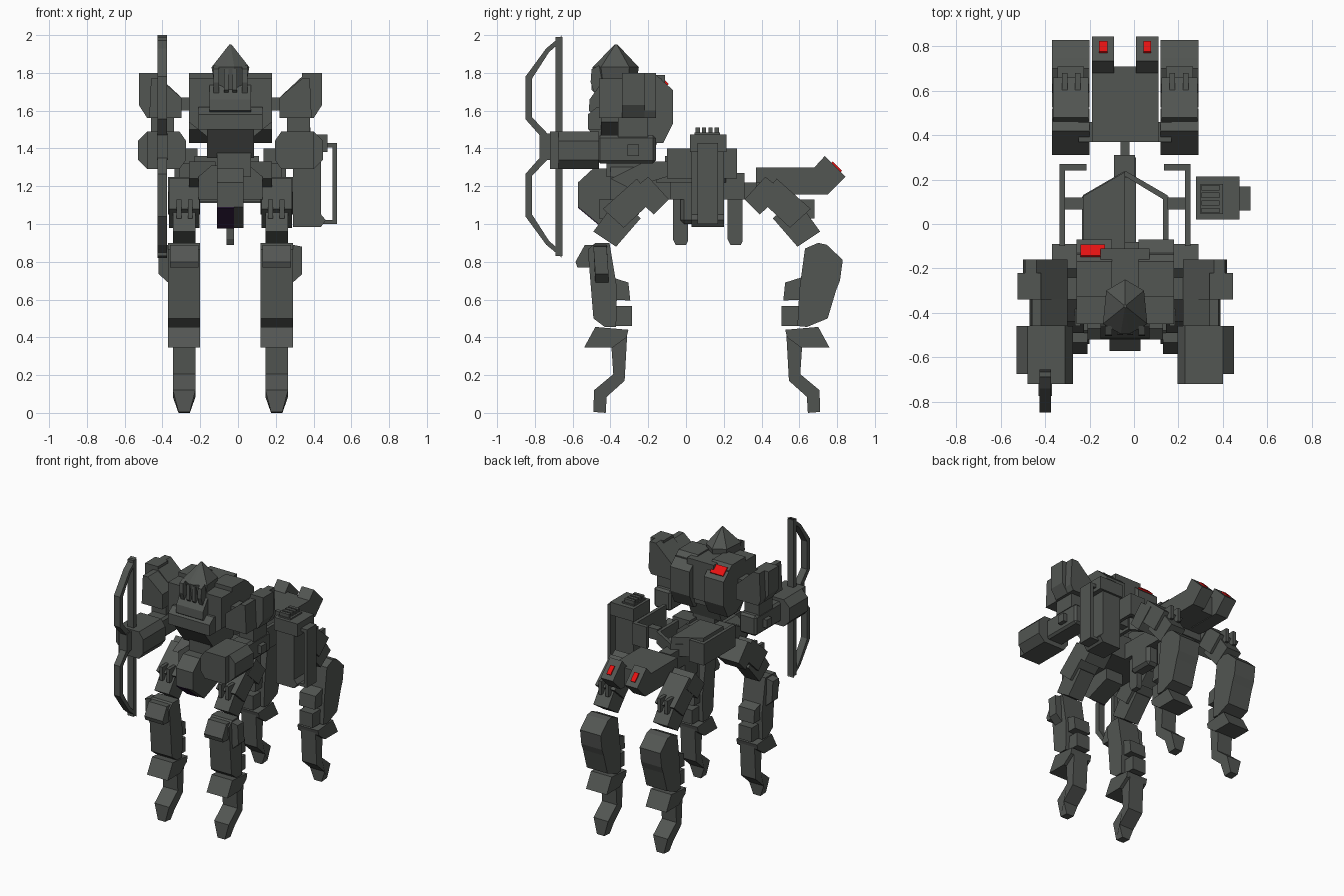
import bpy, bmesh
from mathutils import Vector

CX, CY = -0.04, 0.11      # mirror planes: body left/right, legs front/rear


def material(name, rgb):
    m = bpy.data.materials.new(name)
    m.diffuse_color = (*rgb, 1)
    return m


GREY = material("gunmetal grey", (0.085, 0.092, 0.085))
RED = material("signal red", (0.8, 0.006, 0.006))
PURPLE = material("dark purple", (0.03, 0.012, 0.05))


def solid(name, bottom, top, mat=GREY, chamfer=0.0, lr=False, fr=False, fn=None):
    """Loft two matching rings; lr / fr add copies mirrored in x / y."""
    flips = [(sx, sy) for sx in ((0, 1) if lr else (0,)) for sy in ((0, 1) if fr else (0,))]
    for sx, sy in flips:
        bm = bmesh.new()
        rings = []
        for ring in (bottom, top):
            vs = []
            for p in ring:
                x, y, z = fn(*p) if fn else p
                vs.append(bm.verts.new((2 * CX - x if sx else x, 2 * CY - y if sy else y, z)))
            rings.append(vs)
        a, b = rings
        bm.faces.new(a)
        bm.faces.new(b[::-1])
        for i in range(len(a)):
            j = (i + 1) % len(a)
            bm.faces.new((a[i], b[i], b[j], a[j]))
        bmesh.ops.recalc_face_normals(bm, faces=bm.faces[:])
        if chamfer:
            bmesh.ops.bevel(bm, geom=bm.edges[:], offset=chamfer, segments=1, affect='EDGES')
        me = bpy.data.meshes.new(name)
        bm.to_mesh(me)
        bm.free()
        me.materials.append(mat)
        bpy.context.collection.objects.link(bpy.data.objects.new(name, me))


def prism(name, axis, pts, lo, hi, **kw):
    """Extrude a 2D profile along axis: x uses (y,z), y uses (x,z), z uses (x,y)."""
    put = {'x': lambda p, t: (t, p[0], p[1]),
           'y': lambda p, t: (p[0], t, p[1]),
           'z': lambda p, t: (p[0], p[1], t)}[axis]
    solid(name, [put(p, lo) for p in pts], [put(p, hi) for p in pts], **kw)


def box(name, x0, x1, y0, y1, z0, z1, **kw):
    prism(name, 'z', [(x0, y0), (x1, y0), (x1, y1), (x0, y1)], z0, z1, **kw)


# ---- legs: feet, knees and hips are shared by all four ----
def toe(x, y, z):
    return (-0.285 + (x + 0.285) * (0.5 if z < 0.05 else 1), y, z)


L, R = -0.37, -0.20
prism("foot", 'x', [(-.48, .44), (-.31, .44), (-.325, .17), (-.42, .085), (-.425, 0), (-.49, .005),
                    (-.487, .12), (-.385, .205), (-.395, .355)], -.345, -.225, lr=True, fr=True, fn=toe)
prism("knee_guard", 'x', [(-.48, .455), (-.305, .44), (-.315, .4), (-.39, .345), (-.54, .345)],
      L, R, lr=True, fr=True)
box("knee_tab", -.34, -.23, -.38, -.285, .46, .565, lr=True, fr=True)
prism("calf_tab", 'x', [(-.4, .6), (-.295, .595), (-.305, .69), (-.4, .72)], -.35, -.22, lr=True, fr=True)
prism("hip_block", 'x', [(-.20, 1.25), (-.09, 1.13), (-.17, 1.05), (-.30, 1.17)], L, R, lr=True, fr=True)
prism("thigh", 'x', [(-.26, 1.24), (-.17, 1.13), (-.33, .98), (-.44, 1.08)], -.365, -.205, lr=True, fr=True)
prism("thigh_link", 'x', [(-.36, 1.14), (-.24, 1.03), (-.37, .88), (-.49, .96)], -.345, -.225, lr=True, fr=True)
for x in (-.325, -.265):
    box("thigh_rib", x, x + .025, -.46, -.38, 1.03, 1.13, lr=True, fr=True)

# front shins and rear shins
prism("front_shin", 'x', [(-.52, .865), (-.48, .9), (-.405, .9), (-.365, .66), (-.37, .455),
                          (-.43, .455), (-.49, .5)], L, R, lr=True)
prism("front_shin_knob", 'x', [(-.585, .80), (-.535, .89), (-.47, .89), (-.47, .77), (-.575, .77)],
      L + .01, R - .01, lr=True)
solid("shin_side_knob", [(L, -.49, .89), (L, -.42, .89), (L, -.41, .69), (L, -.48, .69)],
      [(-.42, -.49, .88), (-.42, -.42, .88), (-.42, -.41, .735), (-.42, -.48, .735)], lr=True)
prism("rear_shin", 'x', [(.63, .87), (.70, .9), (.745, .89), (.83, .81), (.815, .7), (.795, .65), (.75, .5),
                         (.64, .455), (.59, .46), (.60, .65)], L, R, lr=True)

# ---- front body block with painted plate ----
prism("front_body", 'x', [(-.572, 1.22), (-.49, 1.295), (-.25, 1.295), (-.25, 1.05), (-.44, .98), (-.572, 1.09)],
      -.11, .03)
solid("purple_plate", [(-.11, -.572, 1.086), (-.02, -.572, 1.086), (-.02, -.44, .976), (-.11, -.44, .976)],
      [(-.11, -.571, 1.091), (-.02, -.571, 1.091), (-.02, -.439, .981), (-.11, -.439, .981)], mat=PURPLE)
prism("pelvis", 'y', [(-.21, 1.13), (.13, 1.13), (.13, 1.25), (.06, 1.31), (-.14, 1.31), (-.21, 1.25)], -.40, -.08)
prism("hip_armor", 'x', [(-.40, 1.24), (-.22, 1.33), (-.1, 1.33), (-.1, 1.25), (-.30, 1.19)], -.26, -.12, lr=True)

# ---- middle spine, open side frame and belly fins ----
box("spine", -.09, .01, -.2, .30, 1.13, 1.25)
box("rear_neck", -.06, -.02, .28, .40, 1.13, 1.22)
box("neck_collar", -.09, .005, .21, .31, 1.13, 1.27)
solid("frame_arm", [(-.04, .215, 1.22), (-.04, .24, 1.22), (-.23, .13, 1.22), (-.23, .10, 1.22)],
      [(-.04, .215, 1.31), (-.04, .24, 1.31), (-.23, .13, 1.31), (-.23, .10, 1.31)], lr=True)
box("frame_rail", -.235, -.21, -.16, .125, 1.22, 1.31, lr=True)
box("frame_strut", -.32, -.23, .065, .12, 1.24, 1.32, lr=True)
prism("side_bracket", 'z', [(-.335, -.1), (-.335, .27), (-.215, .27), (-.215, .24), (-.31, .24), (-.31, -.1)],
      1.24, 1.40, lr=True)
prism("back_case", 'z', [(-.23, -.11), (-.04, -.11), (-.04, .235), (-.23, .125)], 1.24, 1.36)
for y in (-.07, .22):
    prism("belly_fin", 'x', [(y, 1.2), (y + .08, 1.2), (y + .08, .91), (y + .07, .89), (y + .015, .89), (y, .92)],
          -.06, -.02)
box("belly_block", -.09, .01, -.03, .16, 1.0, 1.2, chamfer=.02)

# ---- rump with twin rear thrusters ----
box("rump", -.19, .11, .37, .71, 1.16, 1.30)
box("rump_underside", -.20, .12, .38, .46, 1.11, 1.22)
box("rump_axle", -.25, .17, .37, .46, 1.12, 1.22)
for x0, r0, r1 in ((-.19, -.157, -.12), (.01, .043, .077)):
    prism("rear_thruster", 'x', [(.5, 1.30), (.68, 1.30), (.735, 1.36), (.845, 1.25), (.75, 1.155), (.5, 1.155)],
          x0, x0 + .10)
    prism("thruster_light", 'x', [(.77, 1.323), (.777, 1.33), (.825, 1.282), (.818, 1.275)], r0, r1, mat=RED)

# ---- torso ----
box("waist", -.11, .07, -.42, -.18, 1.25, 1.5)
solid("abdomen", [(-.165, -.40, 1.35), (.085, -.40, 1.35), (.085, -.18, 1.35), (-.165, -.18, 1.35)],
      [(-.165, -.515, 1.5), (.085, -.515, 1.5), (.085, -.13, 1.5), (-.165, -.13, 1.5)])
prism("lower_chest", 'x', [(-.52, 1.5), (-.52, 1.58), (-.47, 1.62), (-.15, 1.62), (-.15, 1.5)], -.21, .13)
prism("chest", 'y', [(-.16, 1.46), (.08, 1.46), (.18, 1.54), (.18, 1.77), (-.26, 1.77), (-.26, 1.54)], -.45, -.13)
prism("chest_front", 'x', [(-.45, 1.55), (-.515, 1.6), (-.51, 1.66), (-.46, 1.73), (-.4, 1.77), (-.4, 1.55)], -.15, .07)
box("upper_back", -.15, .07, -.3, -.11, 1.5, 1.79)
prism("back_pod", 'x', [(-.33, 1.8), (-.17, 1.8), (-.07, 1.71), (-.07, 1.53), (-.12, 1.43), (-.22, 1.43), (-.33, 1.5)],
      -.26, -.10, lr=True)
prism("back_light", 'x', [(-.148, 1.782), (-.142, 1.788), (-.092, 1.742), (-.098, 1.734)], -.24, -.13, mat=RED)

# ---- hooded head: two lofted rings and an apex ----
rim = [(-.04, -.25), (.045, -.30), (.06, -.45), (-.02, -.495), (-.06, -.495), (-.14, -.45), (-.125, -.30)]
solid("hood_top", [(x, y, 1.83) for x, y in rim],
      [(CX + (x - CX) * .06, -.37 + (y + .37) * .06, 1.95) for x, y in rim])
solid("hood_sides", [(x, y, 1.83) for x, y in rim],
      [(CX + (x - CX) * .75, -.36 + (y + .36) * .8, 1.68) for x, y in rim])
prism("cheek_guard", 'x', [(-.46, 1.84), (-.50, 1.82), (-.505, 1.75), (-.48, 1.68), (-.43, 1.68)], -.13, -.10, lr=True)
prism("face_mask", 'x', [(-.44, 1.83), (-.495, 1.82), (-.50, 1.71), (-.47, 1.68), (-.44, 1.68)], -.075, -.05, lr=True)

# ---- arms ----
prism("shoulder", 'y', [(-.49, 1.8), (-.44, 1.8), (-.30, 1.67), (-.30, 1.56), (-.48, 1.56), (-.5, 1.6)],
      -.34, -.16, lr=True)
prism("shoulder_front", 'y', [(-.46, 1.77), (-.42, 1.77), (-.30, 1.67), (-.30, 1.56), (-.47, 1.56)],
      -.46, -.33, lr=True)
prism("shoulder_cap", 'y', [(-.525, 1.8), (-.42, 1.8), (-.42, 1.56), (-.48, 1.56), (-.525, 1.63)],
      -.34, -.22, lr=True)
box("shoulder_joint", -.32, -.24, -.34, -.24, 1.6, 1.67, lr=True)
box("upper_arm", -.46, -.34, -.36, -.2, 1.46, 1.58, lr=True)
box("elbow", -.46, -.32, -.47, -.16, 1.32, 1.47, lr=True, chamfer=.015)
box("elbow_pin", -.49, -.45, -.31, -.25, 1.36, 1.42, lr=True)
prism("forearm", 'y', [(-.48, 1.29), (-.31, 1.29), (-.275, 1.34), (-.275, 1.44), (-.31, 1.49), (-.48, 1.49)],
      -.72, -.46, lr=True)
prism("forearm_guard", 'y', [(-.48, 1.29), (-.48, 1.49), (-.53, 1.44), (-.53, 1.34)], -.675, -.46, lr=True)

# ---- bow: limb outline mirrored about its grip, plus string bar ----
BZ = 1.41
outer = [(-.655, .59), (-.74, .52), (-.85, .37), (-.85, .145), (-.775, .06)]
inner = [(-.69, .53), (-.725, .50), (-.815, .36), (-.815, .155), (-.725, .06)]
for s in (1, -1):
    for i in range(4):
        quad = [outer[i], outer[i + 1], inner[i + 1], inner[i]]
        prism("bow_limb", 'x', [(y, BZ + s * z) for y, z in quad], -.425, -.375)
box("bow_grip", -.43, -.37, -.775, -.69, BZ - .07, BZ + .07)
box("bow_string_bar", -.425, -.375, -.69, -.655, BZ - .58, BZ + .58)

# ---- quiver on the left flank ----
prism("quiver", 'y', [(.29, .985), (.44, .985), (.465, 1.02), (.44, 1.05), (.44, 1.40), (.29, 1.40)], .03, .20)
box("quiver_collar", .28, .475, .02, .215, 1.38, 1.475)
box("quiver_lid", .30, .40, .045, .18, 1.47, 1.485)
for i in range(4):
    box("arrow_end", .305, .385, .05 + i * .034, .073 + i * .034, 1.48, 1.51)
prism("quiver_handle", 'y', [(.44, 1.43), (.525, 1.43), (.525, 1.0), (.44, 1.0), (.44, 1.02), (.50, 1.02),
                             (.50, 1.405), (.44, 1.405)], .06, .17)
